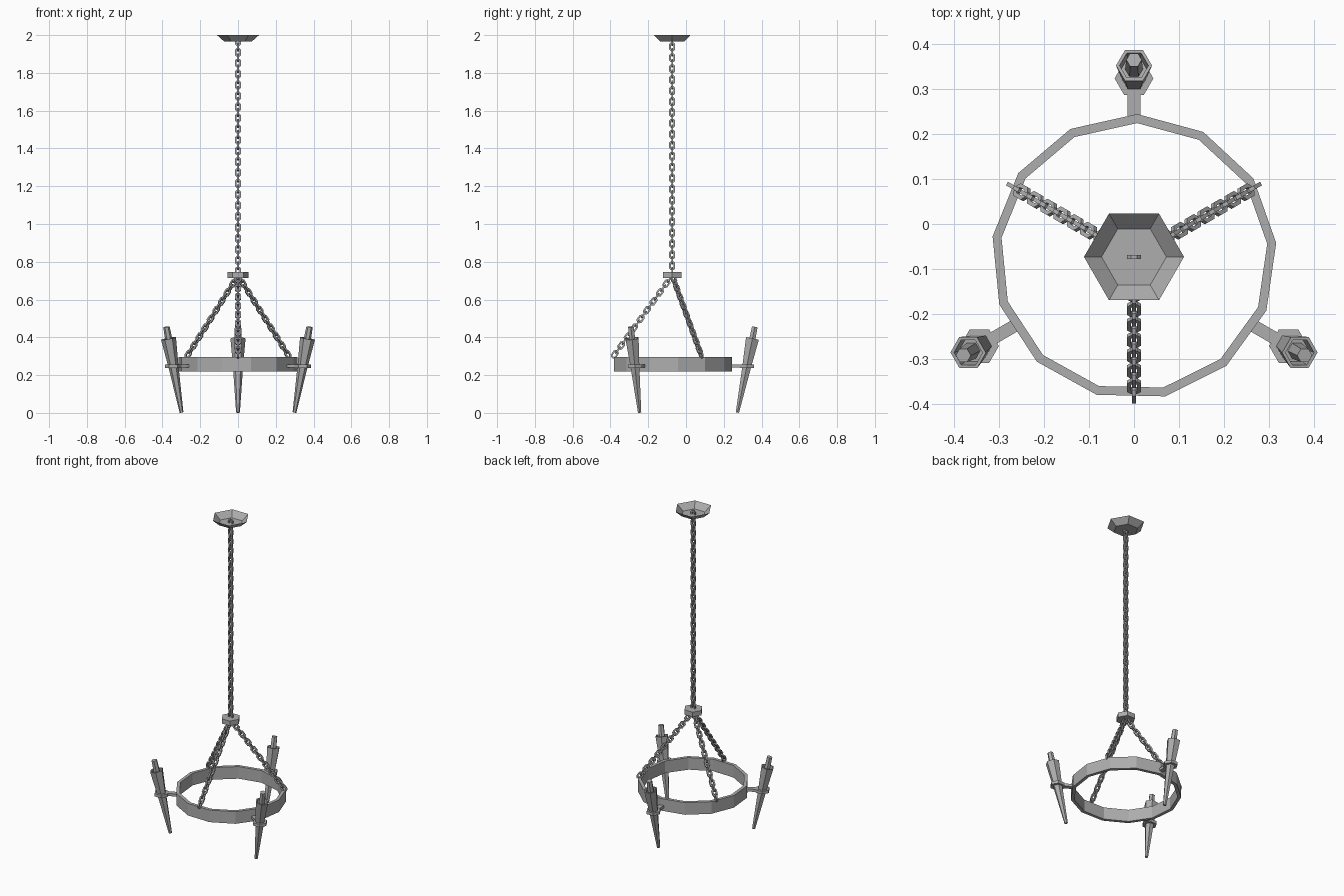
import bpy, bmesh, math
from mathutils import Matrix, Vector

if "Cube" in bpy.data.objects:
    bpy.data.objects.remove(bpy.data.objects["Cube"])

metal = bpy.data.materials.new("grey_metal")
metal.diffuse_color = (0.42, 0.42, 0.42, 1)
metal.use_nodes = True
metal.node_tree.nodes["Principled BSDF"].inputs["Base Color"].default_value = metal.diffuse_color
CENTRE = Matrix.Translation((0, -0.073, 0))


def make(name, bm, matrix=CENTRE):
    bmesh.ops.recalc_face_normals(bm, faces=bm.faces)
    me = bpy.data.meshes.new(name)
    bm.to_mesh(me)
    bm.free()
    me.materials.append(metal)
    ob = bpy.data.objects.new(name, me)
    ob.matrix_world = matrix
    bpy.context.collection.objects.link(ob)
    return ob


def lathe(name, profile, sides, matrix=CENTRE, phase=0.0, loop=False, caps=(True, True)):
    """Turn (radius, height) pairs around z with flat sides."""
    bm = bmesh.new()
    rings = []
    for r, z in profile:
        angles = [math.radians(phase) + math.tau * i / sides for i in range(sides)]
        rings.append([bm.verts.new((r * math.cos(a), r * math.sin(a), z)) for a in angles])
    pairs = list(zip(rings, rings[1:]))
    if loop:
        pairs.append((rings[-1], rings[0]))
    for a, b in pairs:
        for i in range(sides):
            j = (i + 1) % sides
            bm.faces.new((a[i], a[j], b[j], b[i]))
    if not loop:
        if caps[0]:
            bm.faces.new(rings[0])
        if caps[1]:
            bm.faces.new(rings[-1])
    return make(name, bm, matrix)


def add_link(bm, matrix, half_w=0.0115, half_l=0.019, wire=0.0045):
    """Chamfered rectangular link with a square section, long side on z."""
    def outline(w, l, c):
        pts = [(w, l - c), (w - c, l)]
        pts += [(-x, z) for x, z in reversed(pts)]
        return pts + [(-x, -z) for x, z in pts]
    outer = outline(half_w + wire, half_l + wire, 0.009)
    inner = outline(half_w - wire, half_l - wire, 0.004)
    rows = []
    for pts, y in ((outer, -wire), (outer, wire), (inner, wire), (inner, -wire)):
        rows.append([bm.verts.new(matrix @ Vector((x, y, z))) for x, z in pts])
    for k in range(4):
        a, b = rows[k], rows[(k + 1) % 4]
        for i in range(8):
            j = (i + 1) % 8
            bm.faces.new((a[i], a[j], b[j], b[i]))


def chain(name, start, end, count, matrix):
    """Links from start to end, each a quarter turn from the last."""
    start, end = Vector(start), Vector(end)
    turn = Vector((0, 0, 1)).rotation_difference(start - end).to_matrix().to_4x4()
    bm = bmesh.new()
    for i in range(count):
        place = Matrix.Translation(start.lerp(end, i / (count - 1)))
        add_link(bm, place @ turn @ Matrix.Rotation(math.pi / 2 * (i % 2), 4, 'Z'))
    make(name, bm, matrix)


# Ceiling cup, open at the top
lathe("ceiling_cup", [(0.072, 1.965), (0.111, 2.0)], 6, caps=(True, False))

# Long chain and the hub it carries
chain("main_chain", (0, 0, 1.967), (0, 0, 0.75), 43, CENTRE)
lathe("hub", [(0.056, 0.715), (0.056, 0.745)], 6)

# Thirteen-sided hoop
lathe("hoop", [(0.317, 0.22), (0.317, 0.296), (0.297, 0.296), (0.297, 0.22)], 13,
      phase=88.7, loop=True)

# Three slanted chains from hub to hoop
for n, angle in enumerate((180, 300, 60)):
    spin = CENTRE @ Matrix.Rotation(math.radians(angle), 4, 'Z')
    chain(f"support_chain_{n + 1}", (0, 0.014, 0.708), (0, 0.304, 0.31), 18, spin)

# Three torches with arms and collars
for n, angle in enumerate((0, 120, 240)):
    spin = CENTRE @ Matrix.Rotation(math.radians(angle), 4, 'Z')
    lean = spin @ Matrix.Translation((0, 0.345, 0.002)) @ Matrix.Rotation(math.radians(-11.5), 4, 'X')
    lathe(f"torch_holder_{n + 1}",
          [(0.010, 0), (0.027, 0.25), (0.040, 0.40), (0.032, 0.40), (0.028, 0.36)], 6, lean)
    lathe(f"torch_wick_{n + 1}", [(0.020, 0.355), (0.017, 0.463)], 6, lean)
    lathe(f"torch_collar_{n + 1}", [(0.043, 0.238), (0.043, 0.256)], 6,
          spin @ Matrix.Translation((0, 0.396, 0)))
    bm = bmesh.new()
    bmesh.ops.create_cube(bm, size=1, matrix=Matrix.Translation((0, 0.336, 0.247))
                          @ Matrix.Diagonal((0.028, 0.06, 0.016, 1)))
    make(f"torch_arm_{n + 1}", bm, spin)
